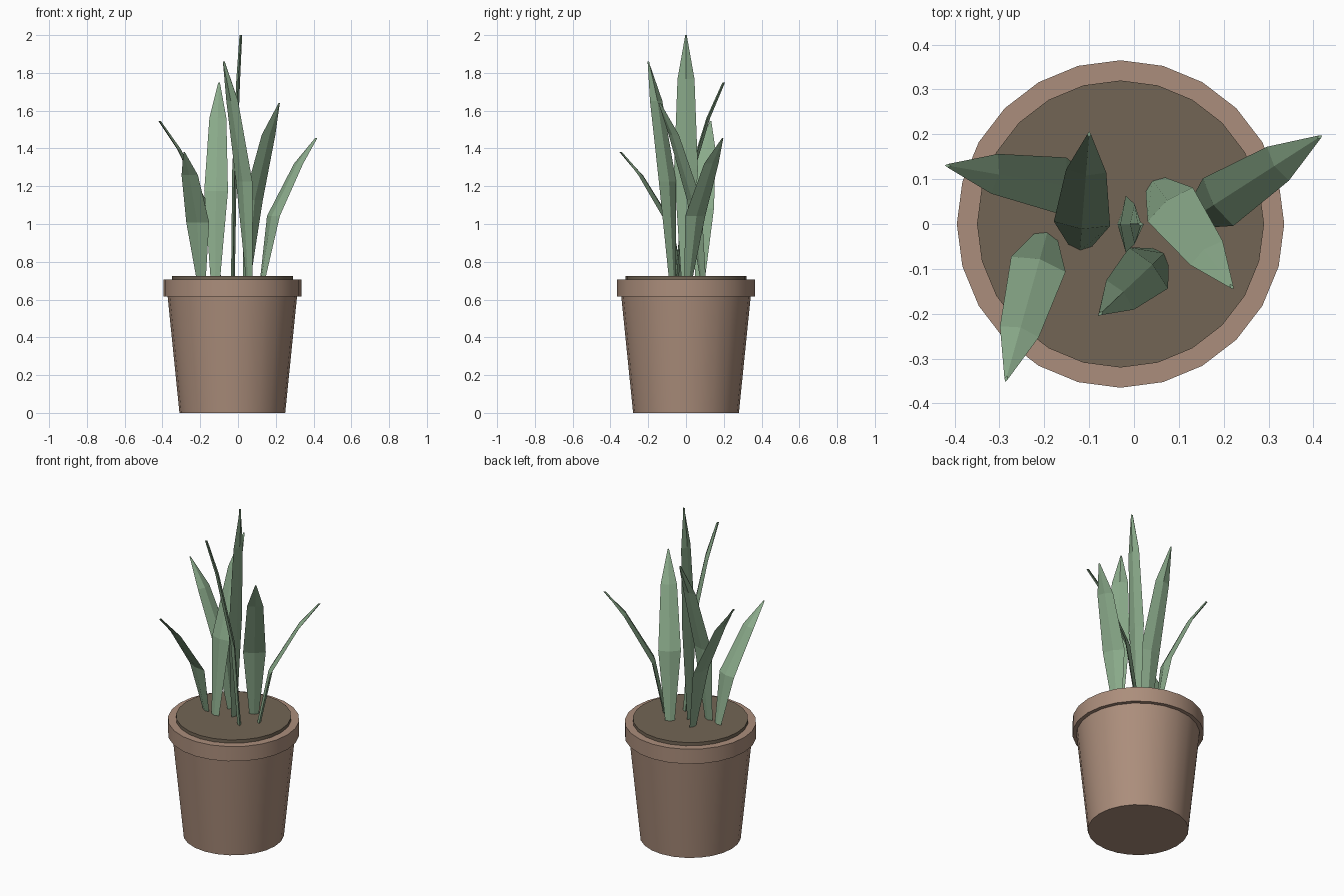
import bpy, bmesh, math
from mathutils import Vector

if "Cube" in bpy.data.objects:
    bpy.data.objects.remove(bpy.data.objects["Cube"])


def material(name, rgb):
    m = bpy.data.materials.new(name)
    m.diffuse_color = (*rgb, 1)
    m.use_nodes = True
    m.node_tree.nodes["Principled BSDF"].inputs["Base Color"].default_value = m.diffuse_color
    return m


CLAY = material("clay", (0.41, 0.27, 0.20))
SOIL = material("soil", (0.17, 0.13, 0.09))
LEAF = material("leaf_green", (0.26, 0.41, 0.26))


def drum(name, r_bottom, r_top, z0, z1, mat):
    """24-sided capped cone section, smooth around the side."""
    bpy.ops.mesh.primitive_cone_add(vertices=24, radius1=r_bottom, radius2=r_top,
                                    depth=z1 - z0, location=(-0.03, 0, (z0 + z1) / 2))
    ob = bpy.context.object
    ob.name = name
    ob.data.materials.append(mat)
    bpy.ops.object.shade_smooth_by_angle(angle=math.radians(30))


# leaf stations: fraction of height, half width, half thickness
STATIONS = [(0, 0.025, 0.010), (0.45, 0.063, 0.012), (0.82, 0.045, 0.010), (1, 0.004, 0.007)]
LEAF_Z = 0.705


def leaf(name, base, lean, top):
    """Flat-faced blade with diamond section, arching over as it rises."""
    base, lean = Vector((*base, LEAF_Z)), Vector((*lean, 0))
    out = lean.normalized()
    side = Vector((-out.y, out.x, 0))
    bm = bmesh.new()
    rings = []
    for t, w, d in STATIONS:
        c = base + lean * t * t + Vector((0, 0, (top - LEAF_Z) * t))
        rings.append([bm.verts.new(c + o) for o in (side * w, -out * d, -side * w, out * d)])
    for a, b in zip(rings, rings[1:]):
        for i in range(4):
            j = (i + 1) % 4
            bm.faces.new((a[i], a[j], b[j], b[i]))
    bm.faces.new(rings[0][::-1])
    bm.faces.new(rings[-1])
    bmesh.ops.recalc_face_normals(bm, faces=bm.faces)
    me = bpy.data.meshes.new(name)
    bm.to_mesh(me)
    bm.free()
    me.materials.append(LEAF)
    bpy.context.collection.objects.link(bpy.data.objects.new(name, me))


# pot, rim and soil
drum("pot_body", 0.28, 0.345, 0, 0.64, CLAY)
drum("pot_rim", 0.365, 0.365, 0.615, 0.705, CLAY)
drum("soil", 0.32, 0.32, 0.65, 0.725, SOIL)

# leaves: base position, horizontal lean, tip height
LEAVES = [
    ((-0.027, 0), (0.042, 0), 2.0),
    ((-0.12, -0.05), (0.02, 0.25), 1.75),
    ((-0.097, 0.075), (-0.318, 0.055), 1.545),
    ((-0.195, -0.025), (-0.09, -0.32), 1.38),
    ((0.06, -0.072), (-0.135, -0.128), 1.86),
    ((0.046, 0.09), (0.172, -0.23), 1.64),
    ((0.13, 0.012), (0.284, 0.182), 1.455),
]
for i, spec in enumerate(LEAVES, 1):
    leaf(f"leaf_{i}", *spec)
